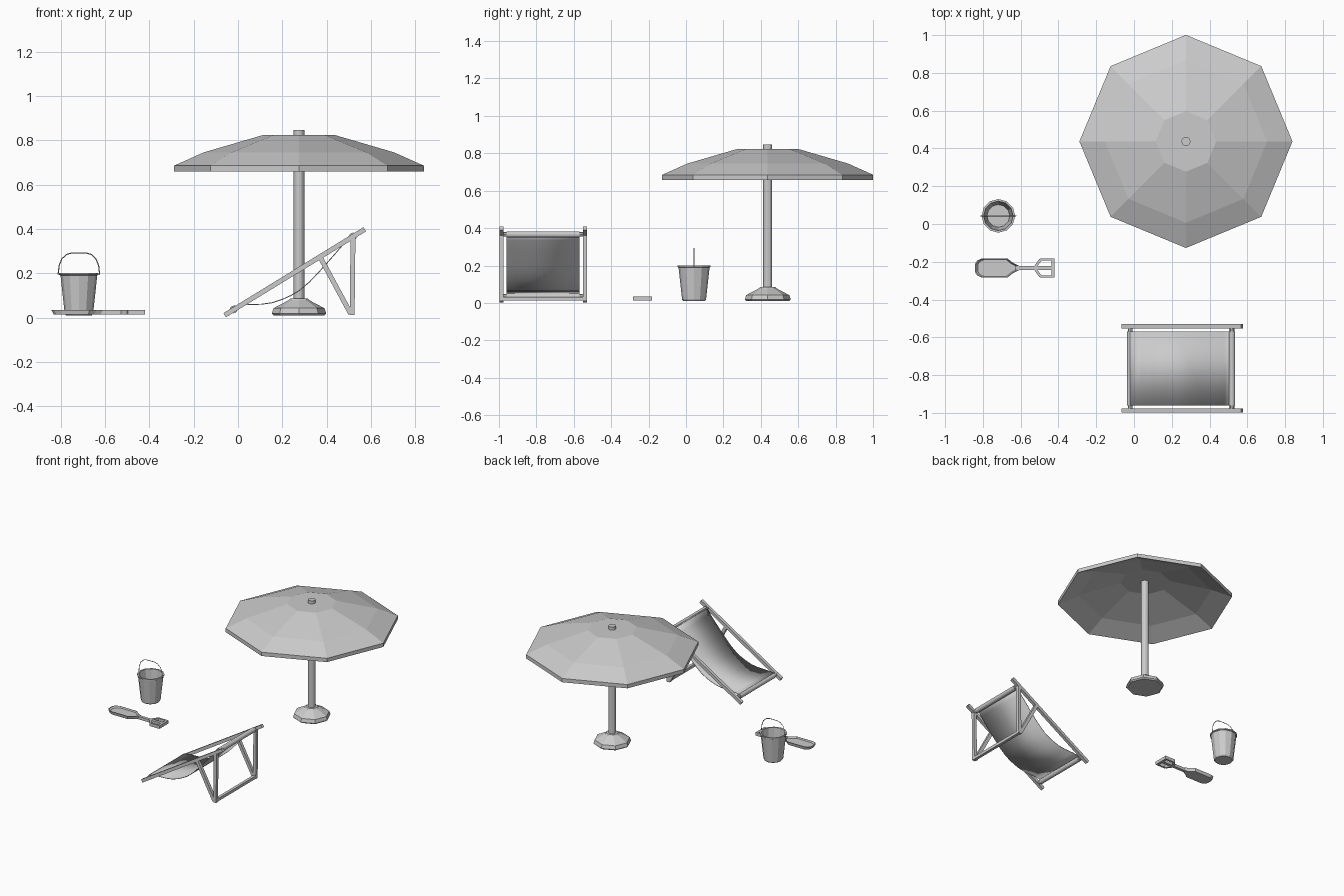
import bpy, bmesh
from math import cos, sin, pi
from mathutils import Vector

if "Cube" in bpy.data.objects:
    bpy.data.objects.remove(bpy.data.objects["Cube"])


def make(name, verts, faces, smooth=False):
    me = bpy.data.meshes.new(name)
    me.from_pydata(verts, [], faces)
    bm = bmesh.new()
    bm.from_mesh(me)
    bmesh.ops.recalc_face_normals(bm, faces=bm.faces)
    for f in bm.faces:
        f.smooth = smooth
    bm.to_mesh(me)
    bm.free()
    ob = bpy.data.objects.new(name, me)
    bpy.context.collection.objects.link(ob)
    return ob


def loft(name, rings):
    """Skin closed rings of equal length and cap both ends."""
    n = len(rings[0])
    verts = [v for r in rings for v in r]
    faces = [(k * n + i, k * n + (i + 1) % n, (k + 1) * n + (i + 1) % n, (k + 1) * n + i)
             for k in range(len(rings) - 1) for i in range(n)]
    faces += [tuple(range(n)), tuple(range(len(verts) - n, len(verts)))]
    return make(name, verts, faces)


def lathe(name, cx, cy, profile, n):
    return loft(name, [[(cx + r * cos(2 * pi * i / n), cy + r * sin(2 * pi * i / n), z)
                        for i in range(n)] for r, z in profile])


def beam(name, p, q, side, up):
    p, q = Vector(p), Vector(q)
    rot = (q - p).to_track_quat('X', 'Z')
    s, u = rot @ Vector((0, side / 2, 0)), rot @ Vector((0, 0, up / 2))
    return loft(name, [[e + s + u, e - s + u, e - s - u, e + s - u] for e in (p, q)])


def rod_y(name, x, z, y0, y1, r, n=8):
    return loft(name, [[(x + r * cos(2 * pi * i / n), y, z + r * sin(2 * pi * i / n))
                        for i in range(n)] for y in (y0, y1)])


# Parasol: canopy shell, pole, weighted foot
PX, PY = 0.275, 0.437
top = [(0.16, 0.824), (0.43, 0.745), (0.564, 0.685)]
lathe("canopy", PX, PY, [(r, z - 0.027) for r, z in top] [::1] + top[::-1], 8)
lathe("pole", PX, PY, [(0.024, 0.05), (0.024, 0.846)], 12)
lathe("parasol_foot", PX, PY, [(0.115, 0.01), (0.123, 0.018), (0.115, 0.042),
                               (0.047, 0.078), (0.04, 0.086)], 8)

# Bucket: hollow shell and wire handle
BX, BY = -0.718, 0.043
lathe("bucket", BX, BY, [(0.058, 0.01), (0.064, 0.018), (0.083, 0.19), (0.089, 0.193), (0.089, 0.2),
                         (0.078, 0.2), (0.06, 0.022)], 12)
cu = bpy.data.curves.new("bucket_handle", 'CURVE')
cu.dimensions = '3D'
cu.bevel_depth = 0.0025
cu.bevel_resolution = 0
half = [(-0.094, 0.193), (-0.089, 0.235), (-0.077, 0.265), (-0.055, 0.285), (-0.03, 0.292)]
path = half + [(-x, z) for x, z in reversed(half)]
sp = cu.splines.new('POLY')
sp.points.add(len(path) - 1)
for pt, (x, z) in zip(sp.points, path):
    pt.co = (BX + x, BY, z, 1)
bpy.context.collection.objects.link(bpy.data.objects.new("bucket_handle", cu))

# Spade: dished blade, shaft, open grip
SY, SZ = -0.233, 0.024
edge = [(-0.843, 0.02), (-0.83, 0.04), (-0.805, 0.051), (-0.67, 0.051), (-0.64, 0.027), (-0.61, 0.012)]
edge += [(x, -y) for x, y in reversed(edge)]


def blade_ring(k, z):
    return [(-0.72 + (x + 0.72) * k, SY + y * k, z) for x, y in edge]


loft("spade_blade", [blade_ring(0.9, 0.013), blade_ring(1, 0.035),
                     blade_ring(0.95, 0.035), blade_ring(0.87, 0.025)])
beam("spade_shaft", (-0.63, SY, SZ), (-0.425, SY, SZ), 0.02, 0.02)
beam("grip_end", (-0.428, SY - 0.051, SZ), (-0.428, SY + 0.051, SZ), 0.016, 0.022)
for s in (-1, 1):
    beam("grip_side", (-0.497, SY + s * 0.045, SZ), (-0.428, SY + s * 0.045, SZ), 0.012, 0.022)
    beam("grip_shoulder", (-0.523, SY + s * 0.006, SZ), (-0.495, SY + s * 0.044, SZ), 0.014, 0.022)

# Deck chair: two side frames
for y in (-0.987, -0.541):
    beam("rail", (-0.06, y, 0.0105), (0.572, y, 0.398), 0.022, 0.022)
    beam("rear_post", (0.519, y, 0.372), (0.515, y, 0.011), 0.022, 0.022)
    beam("rear_strut", (0.372, y, 0.27), (0.508, y, 0.018), 0.022, 0.022)

# Cross bars with canvas sleeves
for x, z in ((-0.02, 0.036), (0.519, 0.366)):
    rod_y("cross_bar", x, z, -0.98, -0.548, 0.012)
    rod_y("canvas_sleeve", x, z, -0.96, -0.569, 0.017, 12)
beam("ground_bar", (0.514, -0.98, 0.022), (0.514, -0.548, 0.022), 0.02, 0.02)

# Sagging canvas
sag = [(-0.02, 0.052), (0.04, 0.058), (0.106, 0.06), (0.155, 0.067), (0.2, 0.082), (0.24, 0.1),
       (0.277, 0.122), (0.323, 0.161), (0.367, 0.207), (0.435, 0.284), (0.48, 0.336), (0.51, 0.378)]
verts = [(x, y, z) for x, z in sag for y in (-0.96, -0.569)]
canvas = make("canvas", verts, [(2 * i, 2 * i + 1, 2 * i + 3, 2 * i + 2)
                                for i in range(len(sag) - 1)], True)
mod = canvas.modifiers.new("thickness", 'SOLIDIFY')
mod.thickness = 0.004
mod.offset = 0
